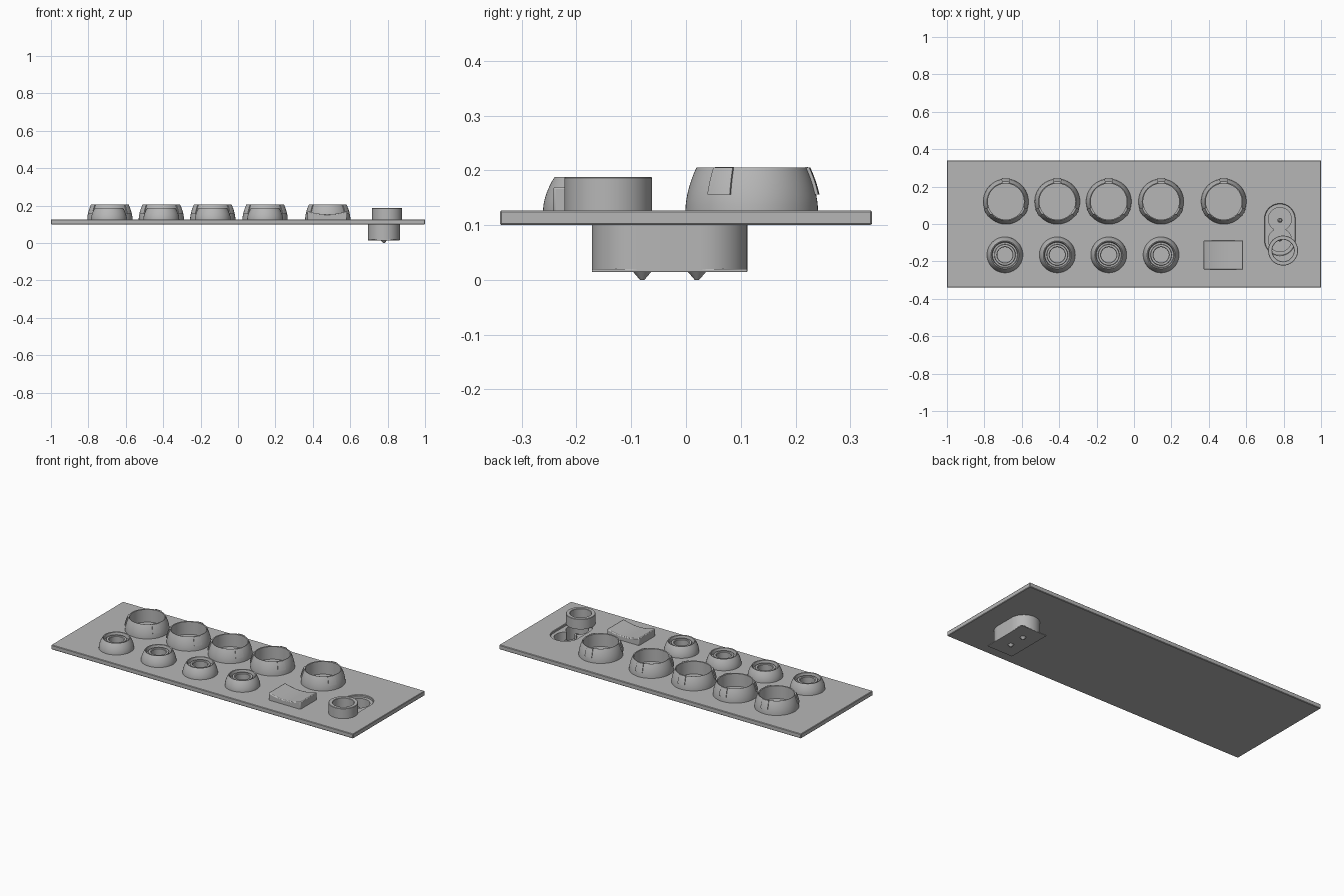
import bpy, bmesh
from math import cos, sin, pi, radians
from mathutils import Matrix, Vector

if "Cube" in bpy.data.objects:
    bpy.data.objects.remove(bpy.data.objects["Cube"])

# One grey for the whole panel
grey = bpy.data.materials.new("panel_grey")
grey.use_nodes = True
grey.diffuse_color = (0.47, 0.47, 0.47, 1)
grey.node_tree.nodes["Principled BSDF"].inputs["Base Color"].default_value = grey.diffuse_color

TOP = 0.127     # top of the plate
UNDER = 0.1     # underside of the plate


def finish(name, bm, at=(0, 0, 0), bevel=0):
    bmesh.ops.recalc_face_normals(bm, faces=bm.faces)
    mesh = bpy.data.meshes.new(name)
    bm.to_mesh(mesh)
    bm.free()
    mesh.materials.append(grey)
    obj = bpy.data.objects.new(name, mesh)
    obj.location = at
    bpy.context.collection.objects.link(obj)
    if bevel:
        mod = obj.modifiers.new("soft_edge", 'BEVEL')
        mod.width, mod.segments = bevel, 2
        mod.limit_method = 'ANGLE'
    return obj


def smooth(obj, angle=35):
    bpy.ops.object.select_all(action='DESELECT')
    obj.select_set(True)
    bpy.context.view_layer.objects.active = obj
    bpy.ops.object.shade_smooth_by_angle(angle=radians(angle))
    return obj


def lathe(name, profile, at, start=0, sweep=360, steps=64, bevel=0):
    """Turn a closed (radius, z) profile about z, fully or over a sector."""
    bm = bmesh.new()
    full = sweep == 360
    rings = []
    for i in range(steps if full else steps + 1):
        a = radians(start + sweep * i / steps)
        rings.append([bm.verts.new((r * cos(a), r * sin(a), z)) for r, z in profile])
    n = len(profile)
    for i in range(steps):
        a, b = rings[i], rings[(i + 1) % len(rings)]
        for j in range(n):
            k = (j + 1) % n
            bm.faces.new((a[j], a[k], b[k], b[j]))
    if not full:
        bm.faces.new(rings[0])
        bm.faces.new(rings[-1])
    return smooth(finish(name, bm, at, bevel))


def prism(name, outline, z0, z1, at=(0, 0, 0), bevel=0, upright=False):
    """Extrude an outline along z, or along y when upright."""
    bm = bmesh.new()
    face = bm.faces.new([bm.verts.new((x, y, z0)) for x, y in outline])
    grown = bmesh.ops.extrude_face_region(bm, geom=[face])["geom"]
    verts = [v for v in grown if isinstance(v, bmesh.types.BMVert)]
    bmesh.ops.translate(bm, verts=verts, vec=Vector((0, 0, z1 - z0)))
    if upright:
        bmesh.ops.rotate(bm, verts=bm.verts, matrix=Matrix.Rotation(pi / 2, 3, 'X'))
    return finish(name, bm, at, bevel)


def rectangle(hx, hy):
    return [(-hx, -hy), (hx, -hy), (hx, hy), (-hx, hy)]


def two_lobes(r, offset, overlap=0, steps=24):
    """Two arcs end to end: a stadium, or a figure of eight with overlap."""
    pts = []
    for side in (1, -1):
        for i in range(steps + 1):
            a = radians(-overlap + (180 + 2 * overlap) * i / steps)
            pts.append((side * r * cos(a), side * (offset + r * sin(a))))
    return pts


def cut(obj, cutter):
    mod = obj.modifiers.new("cut", 'BOOLEAN')
    mod.operation, mod.solver, mod.object = 'DIFFERENCE', 'EXACT', cutter
    bpy.context.view_layer.objects.active = obj
    bpy.ops.object.modifier_apply(modifier=mod.name)
    bpy.data.objects.remove(cutter)


def dome(r0, r1, height, steps=8):
    """Rounded outer wall, steep at the base and leaning in at the top."""
    return [(r0 - (r0 - r1) * (i / steps) ** 1.8, TOP + height * i / steps)
            for i in range(steps + 1)]


# Plate with the inlet opening
INLET = (0.78, -0.03, 0)
plate = prism("panel_plate", rectangle(1, 0.34), UNDER, TOP)
cut(plate, prism("inlet_opening", two_lobes(0.08, 0.057), 0, 0.3, INLET))
edge = plate.modifiers.new("soft_edge", 'BEVEL')
edge.width, edge.segments, edge.limit_method = 0.003, 1, 'ANGLE'

# Large collars in the back row, each with three grip tabs
for n, x in enumerate((-0.685, -0.41, -0.135, 0.145, 0.48), 1):
    at = (x, 0.12, 0)
    wall = dome(0.121, 0.101, 0.078)
    lathe(f"large_collar_{n}", wall + [(0.096, 0.203), (0.096, TOP)], at)
    outer = [(r + 0.006, z) for r, z in wall[3:]]
    inner = [(0.1, outer[-1][1] + 0.001), (0.1, outer[0][1])]
    for t, a in enumerate((90, 210, 330), 1):
        lathe(f"collar_{n}_tab_{t}", outer + inner, at, a - 11, 22, 6)

# Small sockets in the front row, with a groove and a centre hole
for n, x in enumerate((-0.69, -0.41, -0.135, 0.145), 1):
    groove = [(0.07, 0.186), (0.066, 0.166), (0.057, 0.166), (0.055, 0.178),
              (0.044, 0.178), (0.041, 0.174), (0.041, TOP)]
    lathe(f"small_socket_{n}", dome(0.096, 0.075, 0.061) + groove, (x, -0.165, 0))

# Rocker switch with a dished top
dish = [(0.106 - 0.212 * i / 16, 0.171 - 0.017 * (1 - (i / 8 - 1) ** 2)) for i in range(17)]
rocker = prism("rocker_switch", [(-0.106, TOP - 0.005), (0.106, TOP - 0.005)] + dish,
               -0.078, 0.078, (0.478, -0.165, 0), 0.005, True)
smooth(rocker)

# Power inlet: body under the plate with a figure-of-eight recess
body = prism("inlet_body", two_lobes(0.085, 0.057), 0.016, 0.114, INLET)
cut(body, prism("inlet_recess", two_lobes(0.062, 0.056, 60), 0.03, 0.3, INLET))
smooth(body)
prism("inlet_base", rectangle(0.085, 0.142), 0.014, 0.02, INLET, 0.002)
for n, y in enumerate((-0.08, 0.02), 1):
    at = (0.78, y, 0)
    lathe(f"inlet_pin_{n}", [(0.001, 0.025), (0.013, 0.025), (0.013, 0.085),
                             (0.008, 0.092), (0.001, 0.092)], at, steps=24)
    lathe(f"pin_tip_{n}", [(0.001, 0), (0.004, 0), (0.017, 0.015), (0.001, 0.015)],
          at, steps=24)

# Loose ring beside the inlet
lathe("inlet_ring", [(0.08, TOP), (0.08, 0.186), (0.078, 0.188), (0.06, 0.188),
                     (0.058, 0.186), (0.058, TOP)], (0.797, -0.142, 0))
